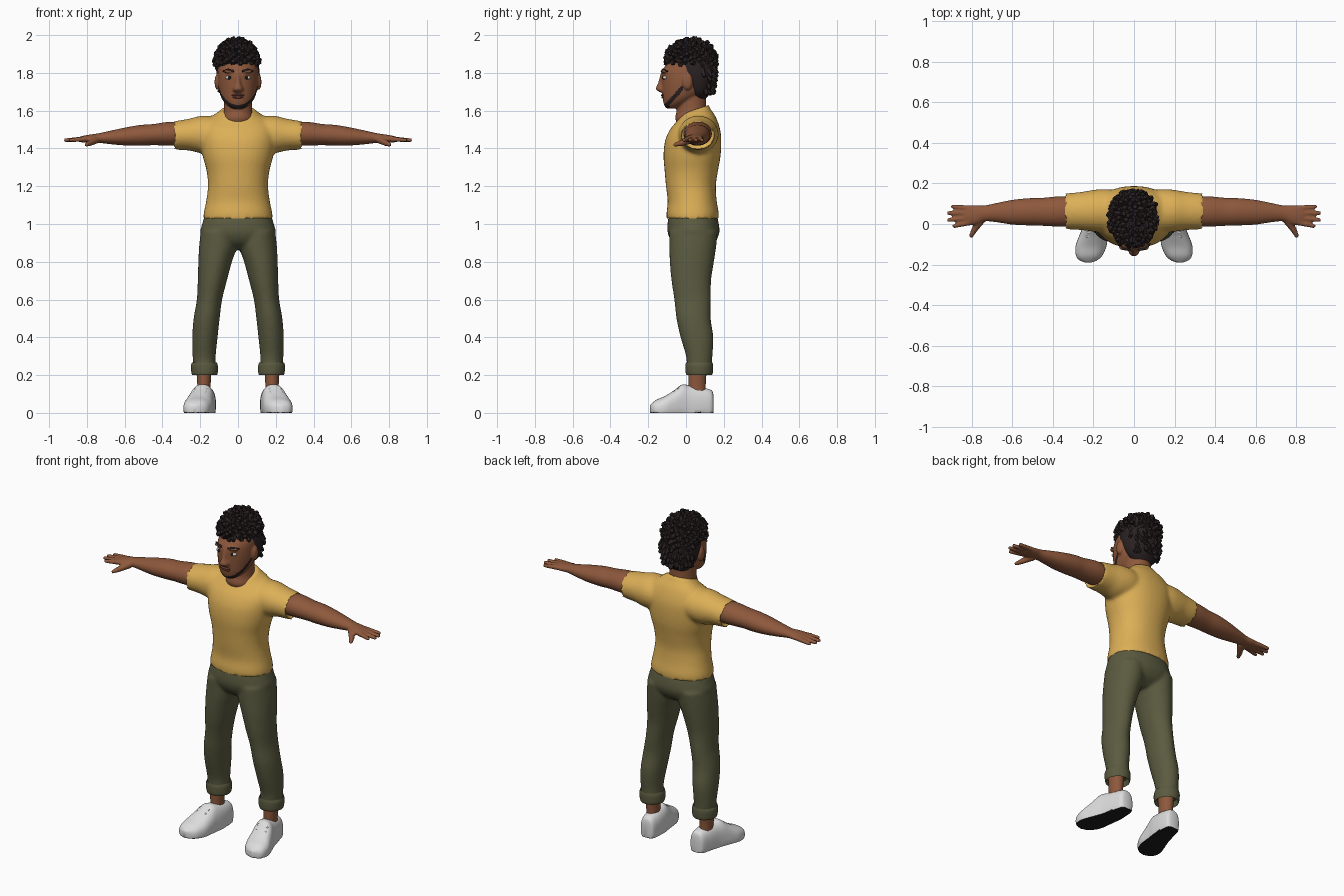
import bpy, bmesh, math, random
from mathutils import Vector, Matrix

random.seed(4)


def material(name, r, g, b):
    m = bpy.data.materials.new(name)
    m.diffuse_color = (r, g, b, 1)
    return m


SKIN = material("brown skin", 0.27, 0.098, 0.045)
SHIRT = material("mustard cotton", 0.72, 0.43, 0.095)
PANTS = material("olive cloth", 0.105, 0.105, 0.052)
SHOE = material("white canvas", 0.72, 0.72, 0.72)
SOLE = material("black rubber", 0.012, 0.012, 0.013)
HAIR = material("dark hair", 0.023, 0.015, 0.016)
EYE = material("eye white", 0.65, 0.62, 0.58)
LIP = material("lip brown", 0.19, 0.06, 0.04)


def loft(bm, axis, keys, s=1, n=36, p=2.0, steps=5, dent=(0, 0), floor=None):
    """Smooth skin through elliptical sections (t, u, v, ru, rv, tilt) along an axis."""
    K = [tuple(k) + (0,) * (6 - len(k)) for k in keys]
    rings = []
    for i in range(len(K) - 1):
        a, b, c, d = K[max(i - 1, 0)], K[i], K[i + 1], K[min(i + 2, len(K) - 1)]
        for j in range(steps):
            f = j / steps
            rings.append([0.5 * (2 * B + (C - A) * f + (2 * A - 5 * B + 4 * C - D) * f * f
                                 + (3 * B - A - 3 * C + D) * f ** 3) for A, B, C, D in zip(a, b, c, d)])
    rings.append(list(K[-1]))
    # optional hollow ends for hems and openings
    if dent[0]:
        t, u, v, a, b, k = rings[0]
        rings.insert(0, [t + dent[0], u, v, a * 0.82, b * 0.82, k])
    if dent[1]:
        t, u, v, a, b, k = rings[-1]
        rings.append([t - dent[1], u, v, a * 0.82, b * 0.82, k])
    loops = []
    for t, u, v, a, b, k in rings:
        loop = []
        for i in range(n):
            th = 2 * math.pi * i / n
            c, d = math.cos(th), math.sin(th)
            du = a * math.copysign(abs(c) ** (2 / p), c)
            dv = b * math.copysign(abs(d) ** (2 / p), d)
            U, V, T = u + du, v + dv, t + k * dv
            x, y, z = {'Z': (U, V, T), 'X': (T, U, V), 'Y': (U, T, V)}[axis]
            if floor is not None:
                z = max(z, floor)
            loop.append(bm.verts.new((s * x, y, z)))
        loops.append(loop)
    for A, B in zip(loops, loops[1:]):
        for i in range(n):
            bm.faces.new((A[i], A[(i + 1) % n], B[(i + 1) % n], B[i]))
    bm.faces.new(loops[0])
    bm.faces.new(loops[-1])


def ball(bm, c, r):
    bmesh.ops.create_uvsphere(bm, u_segments=24, v_segments=14, radius=1,
                              matrix=Matrix.Translation(c) @ Matrix.Diagonal((*r, 1)))


def tube(bm, p, q, r1, r2, n=12, tip=True):
    p, q = Vector(p), Vector(q)
    m = Matrix.Translation((p + q) / 2) @ (q - p).to_track_quat('Z', 'Y').to_matrix().to_4x4()
    bmesh.ops.create_cone(bm, cap_ends=True, segments=n, radius1=r1, radius2=r2,
                          depth=(q - p).length, matrix=m)
    if tip:
        ball(bm, q, (r2, r2, r2))


def part(name, bm, mats, mirror=False, voxel=0, smooth=4, angle=50, rule=None):
    """Turn a bmesh into an object; voxel fuses overlapping pieces into one skin."""
    bmesh.ops.recalc_face_normals(bm, faces=bm.faces)
    me = bpy.data.meshes.new(name)
    bm.to_mesh(me)
    bm.free()
    ob = bpy.data.objects.new(name, me)
    bpy.context.collection.objects.link(ob)
    if mirror:
        ob.modifiers.new("mirror", 'MIRROR').use_mirror_merge = False
    if voxel:
        r = ob.modifiers.new("fuse", 'REMESH')
        r.mode, r.voxel_size = 'VOXEL', voxel
        sm = ob.modifiers.new("soften", 'SMOOTH')
        sm.factor, sm.iterations = 0.5, smooth
    me = bpy.data.meshes.new_from_object(ob.evaluated_get(bpy.context.evaluated_depsgraph_get()))
    ob.modifiers.clear()
    ob.data = me
    me.name = name
    me.materials.clear()
    for m in mats:
        me.materials.append(m)
    for f in me.polygons:
        f.material_index = rule(f.center) if rule else 0
    me.shade_smooth()
    me.set_sharp_from_angle(angle=math.radians(angle))
    return ob


# Shirt: torso and two sleeves fused
bm = bmesh.new()
loft(bm, 'Z', [(1.02, 0, .035, .184, .137), (1.06, 0, .035, .181, .138), (1.12, 0, .033, .169, .130),
               (1.20, 0, .026, .159, .132), (1.28, 0, .028, .166, .141), (1.36, 0, .032, .187, .151),
               (1.44, 0, .038, .20, .149), (1.50, 0, .048, .20, .133), (1.55, 0, .05, .165, .108, .15),
               (1.585, 0, .045, .110, .084, .3), (1.605, 0, .045, .088, .075, .35)],
     p=2.2, dent=(.03, 0))
for s in (1, -1):
    loft(bm, 'X', [(.05, .06, 1.48, .10, .09), (.14, .065, 1.475, .107, .097), (.20, .065, 1.474, .103, .098),
                   (.26, .064, 1.473, .094, .084), (.348, .062, 1.468, .088, .075)], s=s, dent=(0, .03))
part("shirt", bm, [SHIRT], voxel=.010, smooth=6)

# Trousers: pelvis and two legs fused
bm = bmesh.new()
loft(bm, 'Z', [(.865, 0, .04, .06, .06), (.90, 0, .04, .16, .11), (.95, 0, .04, .199, .136),
               (1.0, 0, .038, .190, .136), (1.05, 0, .036, .174, .126)], p=2.2)
for s in (1, -1):
    loft(bm, 'Z', [(.23, .176, .07, .060, .066), (.30, .179, .070, .061, .070), (.40, .175, .058, .067, .087),
                   (.50, .166, .040, .069, .091), (.60, .151, .035, .067, .097), (.70, .136, .028, .077, .105),
                   (.80, .121, .031, .089, .117), (.88, .106, .036, .100, .124), (.96, .10, .04, .097, .128)], s=s)
part("trousers", bm, [PANTS], voxel=.010, smooth=5)

# Rolled trouser cuffs
bm = bmesh.new()
loft(bm, 'Z', [(.20, .177, .07, .066, .068), (.215, .177, .07, .070, .072), (.25, .178, .07, .071, .073),
               (.268, .178, .07, .065, .070)], dent=(.03, .012))
part("trouser_cuffs", bm, [PANTS], mirror=True)

# Ankles
bm = bmesh.new()
loft(bm, 'Z', [(.07, .178, .06, .038, .050), (.14, .18, .058, .035, .046), (.25, .18, .062, .042, .050)])
part("ankles", bm, [SKIN], mirror=True)

# Shoes, black underneath, with three lace bars
bm = bmesh.new()
loft(bm, 'Y', [(.146, .168, .045, .022, .045), (.134, .168, .045, .043, .075), (.08, .172, .045, .055, .090),
               (.02, .18, .04, .061, .105), (-.02, .19, .035, .065, .115), (-.06, .20, .03, .071, .092),
               (-.11, .212, .025, .076, .065), (-.155, .221, .022, .065, .048), (-.178, .225, .02, .045, .033),
               (-.19, .226, .02, .015, .02)], p=2.5, floor=0)
for y, x, z in ((-.04, .195, .135), (-.062, .20, .119), (-.084, .205, .102)):
    tube(bm, (x - .03, y, z - .008), (x + .03, y, z - .008), .007, .007)
part("shoes", bm, [SHOE, SOLE], mirror=True, rule=lambda c: int(c.z < .003))

# Arms with palm, fingers and thumb
bm = bmesh.new()
loft(bm, 'X', [(.28, .062, 1.475, .070, .058), (.36, .062, 1.478, .075, .063), (.45, .06, 1.473, .069, .056),
               (.52, .06, 1.469, .067, .055), (.60, .058, 1.463, .061, .047), (.68, .056, 1.458, .047, .035),
               (.74, .052, 1.455, .039, .025), (.78, .045, 1.452, .048, .022), (.82, .042, 1.449, .049, .018),
               (.84, .042, 1.448, .042, .012)])
for y0, x1, y1 in ((.077, .893, .086), (.054, .912, .054), (.030, .912, .020), (.008, .885, -.010)):
    tube(bm, (.81, y0, 1.450), (x1, y1, 1.444), .0150, .0105)
tube(bm, (.75, .025, 1.446), (.785, -.025, 1.428), .021, .016)
tube(bm, (.785, -.025, 1.428), (.802, -.057, 1.420), .016, .011)
part("arms", bm, [SKIN], mirror=True, voxel=.006, smooth=3)

# Head, neck, nose and ears fused; jaw beard coloured by rule
bm = bmesh.new()
loft(bm, 'Z', [(1.612, 0, -.075, .032, .030), (1.63, 0, -.06, .060, .056), (1.66, 0, -.035, .084, .088),
               (1.70, 0, -.01, .099, .117), (1.75, 0, 0, .106, .130), (1.80, 0, .01, .107, .140),
               (1.83, 0, .015, .104, .130), (1.86, 0, .02, .094, .113), (1.92, 0, .02, .06, .08),
               (1.94, 0, .02, .02, .03)])
loft(bm, 'Z', [(1.52, 0, .045, .092, .085), (1.56, 0, .035, .086, .092), (1.61, 0, .03, .074, .078),
               (1.72, 0, .03, .074, .078)])
loft(bm, 'Z', [(1.697, 0, -.125, .018, .012), (1.706, 0, -.128, .027, .024), (1.718, 0, -.129, .027, .031),
               (1.75, 0, -.126, .015, .021), (1.80, 0, -.122, .012, .012)])
for s in (1, -1):
    ball(bm, (s * .110, .008, 1.752), (.014, .026, .042))
    ball(bm, (s * .045, -.112, 1.808), (.032, .020, .010))


def beard(c):
    strip = abs((c.z - 1.72) - (c.y + .02) * 1.11) / 1.5 < .011
    return int(c.z < 1.73 and -.13 < c.y < -.015 and (strip or (c.z < 1.63 and c.y < -.085)))


part("head", bm, [SKIN, HAIR], voxel=.006, smooth=3, rule=beard)

# Eyes, irises, brows and lips
bm = bmesh.new()
ball(bm, (.046, -.110, 1.775), (.021, .013, .010))
part("eyes", bm, [EYE], mirror=True)
bm = bmesh.new()
ball(bm, (.045, -.119, 1.775), (.009, .007, .009))
part("irises", bm, [SOLE], mirror=True)
bm = bmesh.new()
tube(bm, (.022, -.128, 1.808), (.052, -.121, 1.817), .006, .006)
tube(bm, (.052, -.121, 1.817), (.078, -.098, 1.809), .006, .004)
part("eyebrows", bm, [HAIR], mirror=True)
bm = bmesh.new()
ball(bm, (0, -.122, 1.682), (.034, .011, .006))
ball(bm, (0, -.118, 1.671), (.029, .012, .007))
part("lips", bm, [LIP])

# Hair: crown, back and sideburns, covered in chunky locks
bm = bmesh.new()
C, R = Vector((-.008, .027, 1.865)), Vector((.106, .125, .105))
ball(bm, C, R)
loft(bm, 'Z', [(1.665, 0, .070, .058, .036), (1.70, 0, .065, .090, .066), (1.76, 0, .055, .110, .098),
               (1.82, 0, .045, .113, .112), (1.88, 0, .035, .100, .115)])
N = 170
for i in range(N):
    h = 1 - 1.75 * (i + .5) / N
    a = i * 2.39996
    w = math.sqrt(1 - h * h)
    d = Vector((w * math.cos(a), w * math.sin(a), h))
    q = C + Vector(d[k] * R[k] for k in range(3))
    if q.z < 1.845 and q.y < .05:
        continue
    out = Vector((d.x, d.y, d.z + .1)) + Vector(random.uniform(-.5, .5) for _ in range(3))
    out.normalize()
    tube(bm, q - out * .025, q + out * random.uniform(.014, .027), .024, .011, n=5, tip=False)
# locks down the back of the head
for i in range(36):
    a = math.radians(random.uniform(15, 165))
    z = random.uniform(1.70, 1.82)
    k = .80 + .20 * min(1, (z - 1.69) / .09)
    q = Vector((.108 * k * math.cos(a), .055 + .098 * k * math.sin(a), z))
    out = Vector((math.cos(a) * .5, math.sin(a) * .6, -.7)).normalized()
    tube(bm, q - out * .02, q + out * .024, .020, .009, n=5, tip=False)
part("hair", bm, [HAIR], angle=30)
